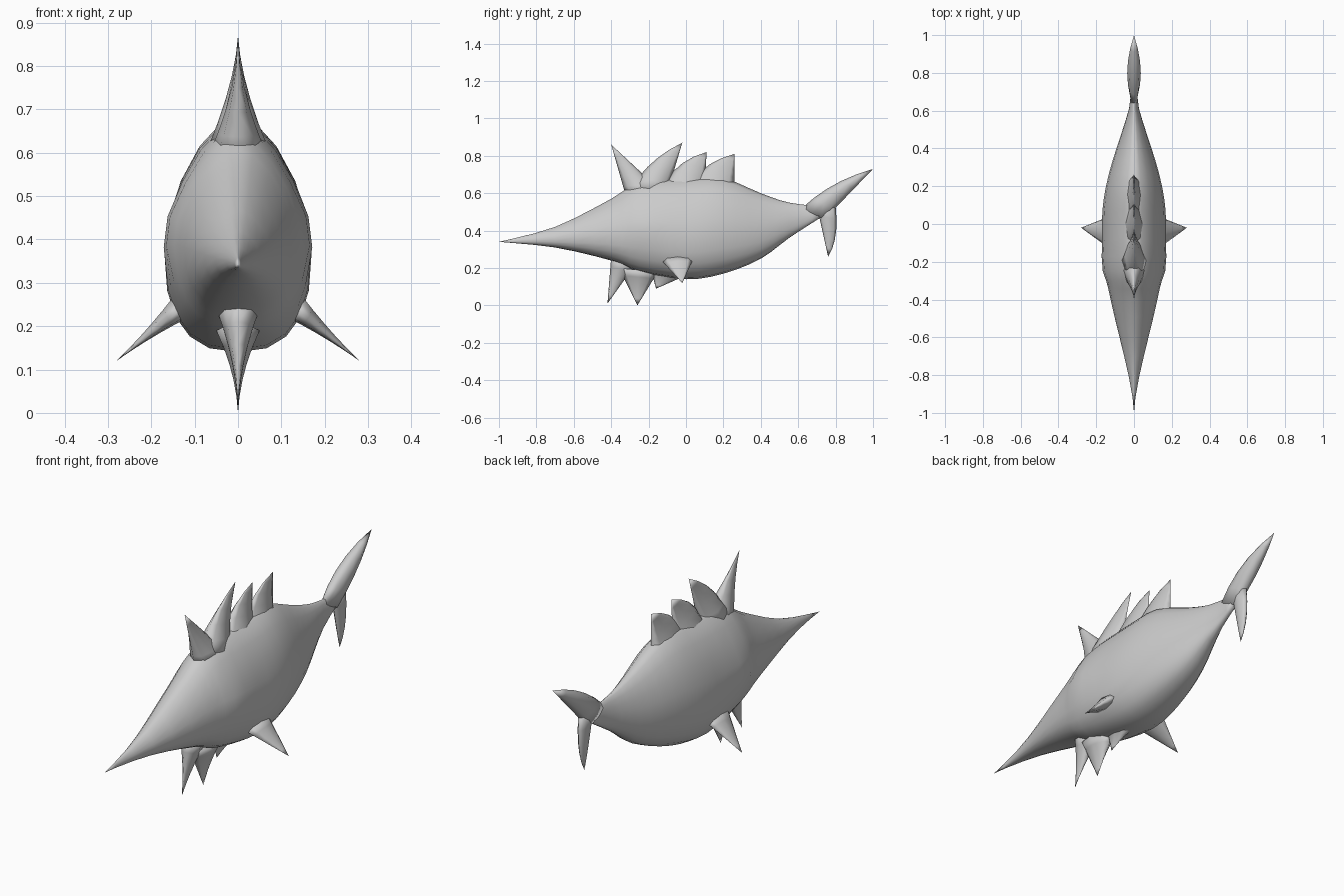
import bpy, bmesh, math
from mathutils import Vector

if "Cube" in bpy.data.objects:
    bpy.data.objects.remove(bpy.data.objects["Cube"])

color = (0.6, 0.6, 0.6, 1)
grey = bpy.data.materials.new("plain_grey")
grey.use_nodes = True
grey.diffuse_color = color
grey.node_tree.nodes["Principled BSDF"].inputs["Base Color"].default_value = color


def power(value, exponent):
    return math.copysign(abs(value) ** exponent, value)


def loft(name, stations, side, sides, middle=0.5, low=1, high=1, shape=None):
    """Skin closed rings; a station is one edge, the other edge, half thickness."""
    bm = bmesh.new()
    rings = []
    for first, second, thickness in stations:
        center = second.lerp(first, middle)
        ring = []
        for i in range(sides):
            angle = math.tau * i / sides
            rise, spread = math.sin(angle), math.cos(angle)
            arm = first - center if rise > 0 else center - second
            exponent = high if rise > 0 else low
            ring.append(bm.verts.new(center + arm * power(rise, exponent)
                                     + side * thickness * power(spread, exponent)))
        rings.append(ring)
    for ring, following in zip(rings, rings[1:]):
        for i in range(sides):
            j = (i + 1) % sides
            bm.faces.new((ring[i], ring[j], following[j], following[i]))
    bm.faces.new(rings[0])
    bm.faces.new(rings[-1])
    if shape:
        for vert in bm.verts:
            shape(vert.co)
    bmesh.ops.remove_doubles(bm, verts=bm.verts, dist=0.0005)
    bmesh.ops.recalc_face_normals(bm, faces=bm.faces)
    mesh = bpy.data.meshes.new(name)
    bm.to_mesh(mesh)
    bm.free()
    mesh.shade_smooth()
    mesh.materials.append(grey)
    bpy.context.collection.objects.link(bpy.data.objects.new(name, mesh))


def smooth_path(points, steps):
    """Sample a smooth curve that passes through every point."""
    padded = [points[0], *points, points[-1]]
    samples = []
    for before, start, end, after in zip(padded, padded[1:], padded[2:], padded[3:]):
        for i in range(steps):
            t = i / steps
            bend = ((end - before) * (1 - t) + (start - after) * t) / 2
            hermite = t * t * (3 - 2 * t)
            leave = (end - before) / 2 * t * (1 - t) ** 2
            arrive = (after - start) / 2 * t * t * (t - 1)
            samples.append(start.lerp(end, hermite) + leave + arrive)
    return samples + [points[-1]]


def spike(name, front, back, tip, thickness, bow=0, hump=-0.8, side=Vector((1, 0, 0))):
    """A fin narrowing from its root edge to a tip, with a bowed front edge."""
    front, back, tip = Vector(front), Vector(back), Vector(tip)
    stations = []
    for i in range(6):
        t = i / 5
        bulge = Vector((0, -1, 1)) * bow * 4 * t * (1 - t)
        stations.append((front.lerp(tip, t) + bulge, back.lerp(tip, t),
                         thickness * (1 - t) * (1 + hump * t)))
    loft(name, stations, side, 8)


def body_width(y):
    reach = abs(y) / (1 if y < 0 else 0.75)
    return max(0.17 * max(math.cos(reach * math.pi / 2), 0) ** 1.5,
               0.018 if y > 0 else 0)


def swell_cheeks(co):
    spread = ((co.y + 0.22) / 0.07) ** 2 + ((co.z - 0.42) / 0.09) ** 2
    if abs(co.x) > 0.01:
        co.x += math.copysign(0.02 * math.exp(-spread), co.x)


# Body: position along the length, top, bottom
outline = [Vector(p) for p in (
    (-1, 0.34, 0.34), (-0.7, 0.42, 0.31), (-0.4, 0.57, 0.24), (-0.25, 0.66, 0.18),
    (0, 0.68, 0.14), (0.2, 0.68, 0.17), (0.4, 0.6, 0.25), (0.55, 0.55, 0.36),
    (0.72, 0.53, 0.47))]
body = [(Vector((0, y, top)), Vector((0, y, bottom)), body_width(y))
        for y, top, bottom in smooth_path(outline, 3)]
loft("body", body, Vector((1, 0, 0)), 20, middle=0.43, low=0.8, high=1.2,
     shape=swell_cheeks)

# Back spines
spike("back_spine_front", (0, -0.32, 0.58), (0, -0.12, 0.6), (0, -0.4, 0.86), 0.07)
spike("back_spine_tall", (0, -0.3, 0.62), (0, -0.1, 0.6), (0, -0.02, 0.87), 0.07, bow=0.02)
spike("back_spine_middle", (0, -0.14, 0.6), (0, 0.1, 0.6), (0, 0.11, 0.82), 0.07, bow=0.03)
spike("back_spine_rear", (0, 0, 0.6), (0, 0.26, 0.6), (0, 0.26, 0.81), 0.06, bow=0.03)

# Belly spines
spike("belly_spine_front", (0, -0.4, 0.26), (0, -0.27, 0.22), (0, -0.42, 0.01), 0.05)
spike("belly_spine_middle", (0, -0.36, 0.2), (0, -0.15, 0.18), (0, -0.26, 0), 0.05)
spike("belly_spine_rear", (0, -0.19, 0.2), (0, 0, 0.16), (0, -0.16, 0.09), 0.04)

# Tail lobes
spike("tail_upper", (0, 0.62, 0.52), (0, 0.74, 0.46), (0, 1, 0.73), 0.02, bow=0.02, hump=5)
spike("tail_lower", (0, 0.8, 0.53), (0, 0.7, 0.53), (0, 0.76, 0.26), 0.02, bow=-0.02, hump=1)

# Side fins
for label, s in (("left", 1), ("right", -1)):
    spike(label + "_fin", (s * 0.13, -0.13, 0.24), (s * 0.13, 0.04, 0.25),
          (s * 0.28, -0.02, 0.12), 0.03, hump=-0.5, side=Vector((s * 0.6, 0, 0.8)))
